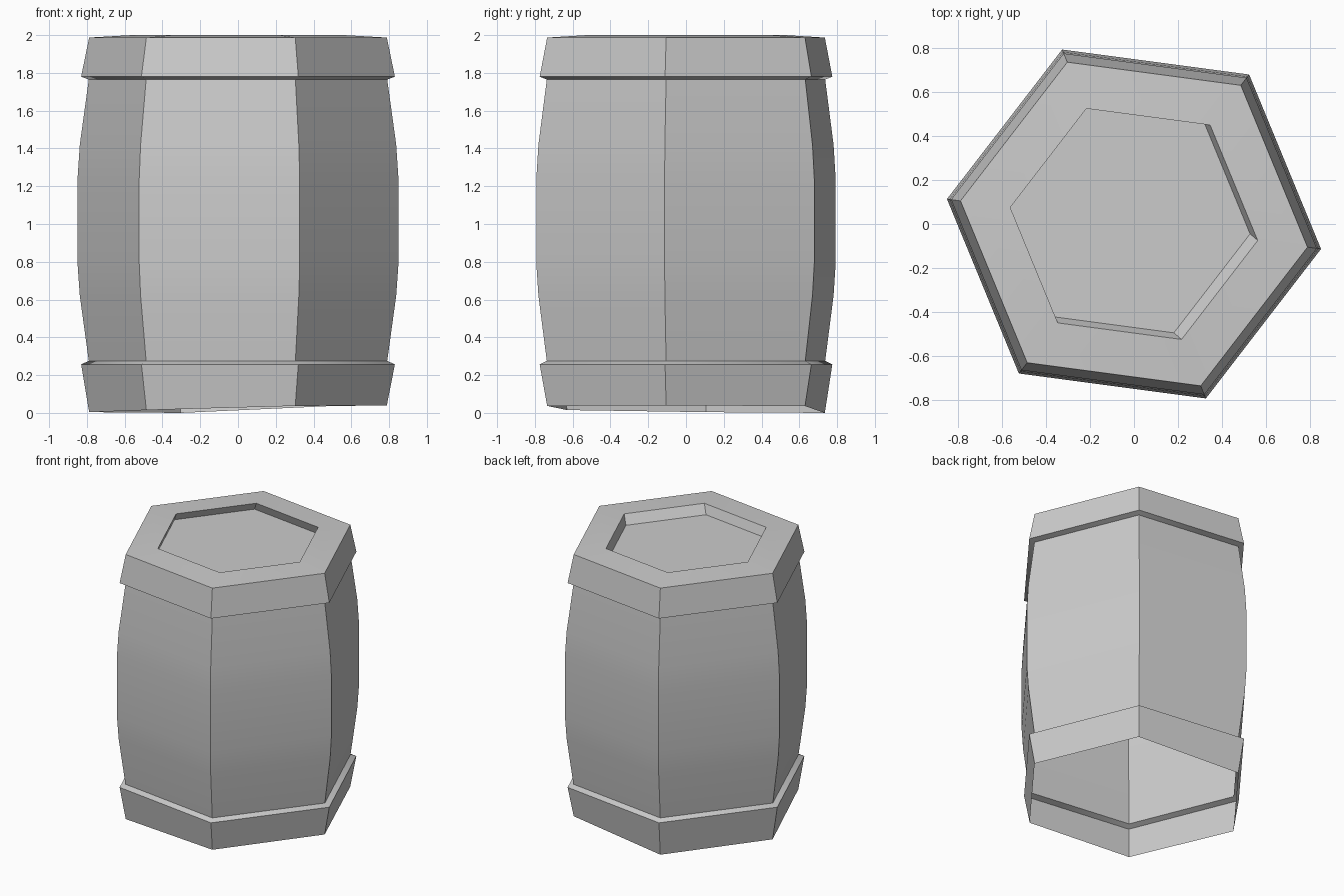
import bpy, bmesh
from math import cos, sin, radians

if "Cube" in bpy.data.objects:
    bpy.data.objects.remove(bpy.data.objects["Cube"])

SIDES, TURN = 6, radians(-7.6)


def ring(r, z, dx=0.0, dy=0.0):
    """Hexagon ring; z may be one height or one height per corner."""
    zs = z if isinstance(z, (list, tuple)) else [z] * SIDES
    return [(r * cos(TURN + radians(60 * i)) + dx,
             r * sin(TURN + radians(60 * i)) + dy, zs[i]) for i in range(SIDES)]


def loft(name, rings, cap=False):
    """Skin the rings in order, optionally closing the last one."""
    bm = bmesh.new()
    rows = [[bm.verts.new(p) for p in pts] for pts in rings]
    for a, b in zip(rows, rows[1:]):
        for i in range(SIDES):
            j = (i + 1) % SIDES
            bm.faces.new((a[i], a[j], b[j], b[i]))
    if cap:
        bm.faces.new(rows[-1])
    me = bpy.data.meshes.new(name)
    bm.to_mesh(me)
    bm.free()
    ob = bpy.data.objects.new(name, me)
    bpy.context.collection.objects.link(ob)
    bpy.context.view_layer.objects.active = ob
    ob.select_set(True)
    bpy.ops.object.shade_smooth_by_angle(angle=radians(30))
    ob.select_set(False)
    return ob


# Bulging body
profile = [(0.797, 0.275), (0.845, 0.62), (0.857, 0.79),
           (0.857, 1.24), (0.845, 1.42), (0.797, 1.765)]
loft("barrel_body", [ring(r, z) for r, z in profile])

# Lower band, open underneath, with a slightly uneven bottom edge
foot = [0.04, 0.036, 0.0, 0.004, 0.015, 0.037]
loft("lower_band", [ring(0.795, foot), ring(0.838, 0.257), ring(0.797, 0.275)])

# Upper band, flaring downwards
loft("upper_band", [ring(0.797, 1.765), ring(0.838, 1.78), ring(0.795, 1.987)])

# Lid with a shallow, slightly off-centre recess
loft("lid", [ring(0.795, 1.987), ring(0.567, 2.0),
             ring(0.567, 1.935, -0.035, 0.03)], cap=True)
